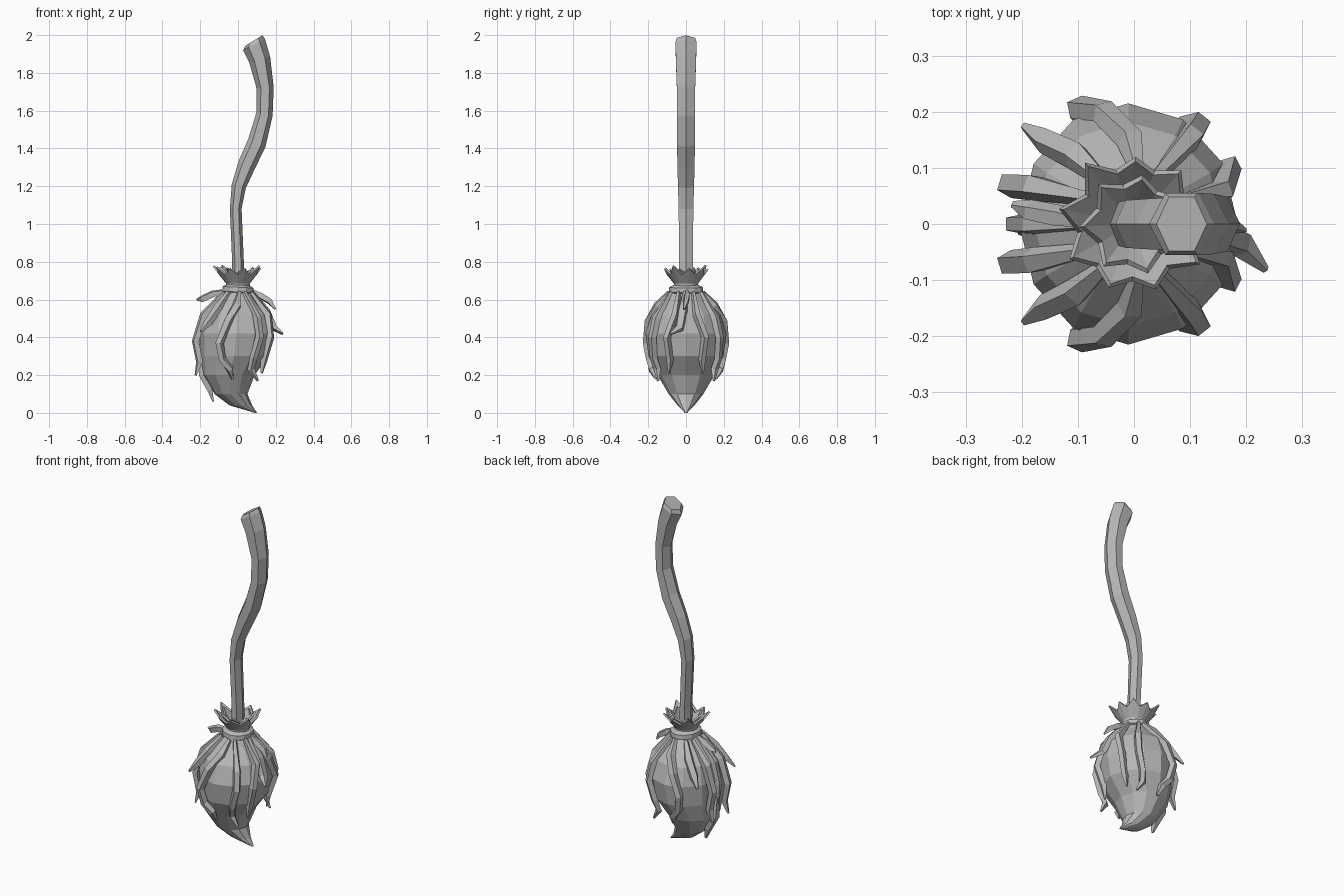
import bpy, bmesh, math, random
from mathutils import Vector

random.seed(4)
cube = bpy.data.objects.get("Cube")
if cube:
    bpy.data.objects.remove(cube)

grey = bpy.data.materials.new("plain grey")
grey.use_nodes = True
grey.diffuse_color = (0.48, 0.48, 0.48, 1)
grey.node_tree.nodes["Principled BSDF"].inputs["Base Color"].default_value = (0.48, 0.48, 0.48, 1)


def loft(name, rings, caps=True):
    """Skin a list of equally sized point rings into a flat shaded object."""
    bm = bmesh.new()
    loops = [[bm.verts.new(p) for p in ring] for ring in rings]
    n = len(loops[0])
    for a, b in zip(loops, loops[1:]):
        for i in range(n):
            j = (i + 1) % n
            bm.faces.new((a[i], a[j], b[j], b[i]))
    if caps:
        bm.faces.new(loops[0][::-1])
        bm.faces.new(loops[-1])
    bmesh.ops.recalc_face_normals(bm, faces=bm.faces)
    mesh = bpy.data.meshes.new(name)
    bm.to_mesh(mesh)
    bm.free()
    mesh.materials.append(grey)
    obj = bpy.data.objects.new(name, mesh)
    bpy.context.collection.objects.link(obj)
    return obj


def ellipse(cx, z, rx, ry, n, tilt=0.0):
    ring = []
    for i in range(n):
        a = math.tau * i / n
        x = rx * math.cos(a)
        ring.append(Vector((cx + x, ry * math.sin(a), z + tilt * x)))
    return ring


# Crooked six-sided handle: centre x, z, half width x, half width y, tilt
HANDLE = [(0.0, 0.62, .031, .041, 0), (0.0, 0.8, .031, .042, 0), (-.012, 1.08, .031, .045, 0),
          (.004, 1.2, .037, .049, -.3), (.045, 1.31, .041, .052, -.6), (.1, 1.43, .045, .055, -.5),
          (.14, 1.58, .043, .055, -.2), (.144, 1.72, .045, .056, .1), (.115, 1.87, .055, .062, .3),
          (.085, 1.95, .058, .064, .5), (.085, 1.972, .045, .056, .6)]
loft("handle", [ellipse(cx, z, rx, ry, 6, t) for cx, z, rx, ry, t in HANDLE])

# Bristle bundle with a curled tip: z, centre x, half width x, half width y
BODY = [(.66, 0, .06, .065), (.6, -.01, .1, .115), (.52, -.01, .168, .182), (.42, -.01, .195, .215),
        (.3, -.02, .182, .198), (.2, -.05, .138, .15), (.1, -.037, .087, .092),
        (.04, .015, .06, .045), (0, .095, .006, .006)]
loft("bristle_bundle", [ellipse(cx, z, rx, ry, 12) for z, cx, rx, ry in BODY])


def on_body(angle, z, lift):
    """Point on the bundle at an angle and height, pushed outward by lift."""
    for hi, lo in zip(BODY, BODY[1:]):
        if lo[0] <= z <= hi[0]:
            t = (hi[0] - z) / (hi[0] - lo[0])
            cx, rx, ry = (hi[k] + (lo[k] - hi[k]) * t for k in (1, 2, 3))
            a = math.radians(angle)
            out = Vector((math.cos(a), math.sin(a), 0))
            return Vector((cx + rx * out.x, ry * out.y, z)) + out * lift, out


def strand(name, path, width, thick=.016):
    """Tapered four-sided lock of bristle following the bundle."""
    pts = [on_body(*p) for p in path]
    last = len(pts) - 1
    rings = []
    for i, (p, out) in enumerate(pts):
        run = pts[min(i + 1, last)][0] - pts[max(i - 1, 0)][0]
        run.normalize()
        side = run.cross(out).normalized()
        up = side.cross(run).normalized()
        k = .25 if i == last else (.45 if i == 0 else 1 - .25 * i / last)
        w, h = side * width * k, up * thick * k
        rings.append([p + w * .7 + h, p - w * .7 + h, p - w - h, p + w - h])
    loft(name, rings)


# Locks in mirrored pairs: angle, height, lift off the bundle
PAIRS = {
    "front_lock": ([(82, .64, .01), (88, .57, .012), (103, .49, .015), (114, .37, .022),
                    (108, .28, .016), (90, .23, .02), (83, .18, .022)], .024),
    "right_lock": ([(150, .64, .01), (160, .52, .015), (163, .38, .032), (160, .27, .018), (158, .2, .05)], .024),
    "right_flick": ([(125, .64, .01), (130, .56, .014), (137, .48, .026), (139, .43, .055)], .026),
    "left_outer_lock": ([(62, .64, .01), (52, .5, .012), (52, .4, .016), (56, .29, .015),
                         (52, .23, .03), (43, .17, .085)], .022),
    "left_inner_lock": ([(25, .64, .01), (18, .52, .01), (27, .4, .015), (26, .28, .01), (26, .21, .05)], .021),
}
for name, (path, width) in PAIRS.items():
    for side, sign in (("front", -1), ("back", 1)):
        strand(f"{name}_{side}", [(a * sign, z, l) for a, z, l in path], width)

# Single locks
strand("left_spike", [(-3, .64, .01), (-6, .54, .015), (-9, .45, .02), (-17, .42, .062)], .028)
strand("left_upper_flick", [(3, .645, .01), (2, .62, .04), (0, .59, .07), (-3, .55, .065)], .018)
strand("right_upper_flick", [(178, .645, .01), (175, .63, .05), (173, .605, .085), (171, .6, .11)], .02)
strand("right_middle_lock", [(180, .64, .005), (180, .52, .008), (180, .4, .01), (180, .28, .01)], .02)
strand("right_low_spike", [(180, .32, 0), (180, .2, .004), (180, .12, .012), (180, .06, .06)], .03)

# Binding ring
loft("binding", [ellipse(0, z, r, r * 1.08, 12, -.05) for z, r in
                 ((.632, .07), (.64, .084), (.665, .082), (.678, .06))])


def crown(name, n, turn, scale, height):
    """Flared ring of jagged bristle ends with thickness."""
    rings = [[], [], []]
    for i in range(2 * n):
        a = math.tau * i / (2 * n) + turn
        tip = i % 2 == 0
        j = random.uniform(-.012, .012)
        levels = ((.05, .65), (.056, .69), (.122 + j, height + j) if tip else (.094, .738))
        for ring, (r, z) in zip(rings, levels):
            ring.append(Vector((r * scale * math.cos(a), r * scale * math.sin(a), z)))
    obj = loft(name, rings, caps=False)
    mod = obj.modifiers.new("thickness", "SOLIDIFY")
    mod.thickness = .01


crown("outer_crown", 9, .15, 1.0, .775)
crown("inner_crown", 7, .5, .68, .765)
